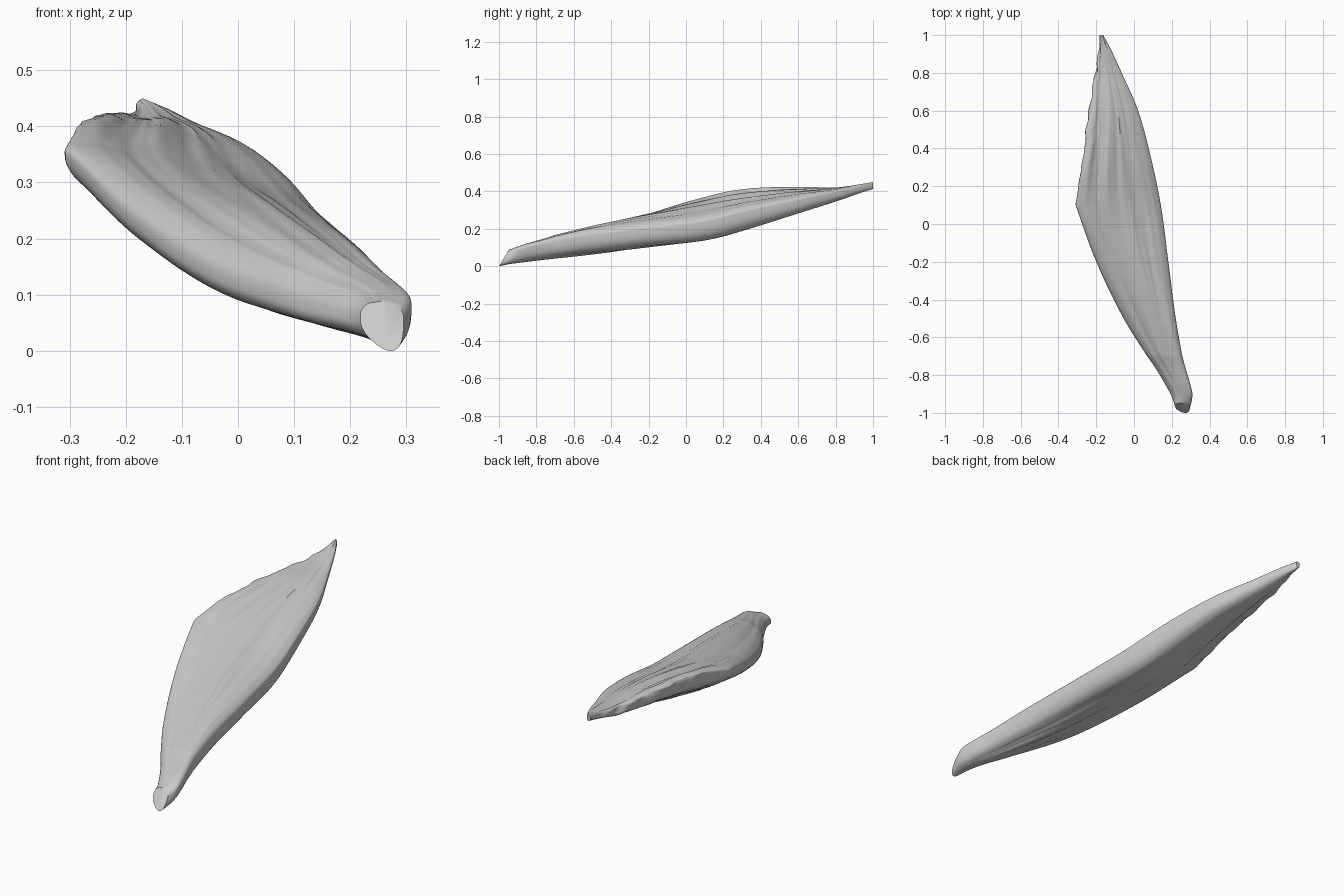
import bpy, bmesh, math
from mathutils import noise, Vector

if "Cube" in bpy.data.objects:
    bpy.data.objects.remove(bpy.data.objects["Cube"])

# Cross-sections along y: y, left x, left z, right x, right z, top bulge, bottom bulge
STATIONS = [
    (-1.00, .218, .060, .295, .055, .030, .058),
    (-0.95, .203, .062, .309, .078, .035, .062),
    (-0.90, .180, .068, .302, .086, .043, .062),
    (-0.75, .100, .085, .266, .114, .052, .066),
    (-0.50, -.055, .142, .221, .160, .060, .088),
    (-0.20, -.200, .245, .182, .197, .055, .108),
    (0.10, -.310, .352, .142, .238, .038, .128),
    (0.35, -.270, .400, .090, .300, .026, .118),
    (0.60, -.238, .405, .022, .352, .026, .084),
    (0.80, -.203, .405, -.065, .395, .018, .052),
    (0.93, -.184, .420, -.125, .425, .015, .032),
    (1.00, -.182, .432, -.163, .438, .014, .022),
]
N_ALONG, N_HALF = 150, 60


def sample(y):
    """Smoothly interpolate the stations at y (Hermite)."""
    S = STATIONS
    y = max(-1, min(1, y))
    i = max(k for k in range(len(S) - 1) if S[k][0] <= y + 1e-9)
    a, b = S[i], S[i + 1]
    p, n = S[max(i - 1, 0)], S[min(i + 2, len(S) - 1)]
    h = b[0] - a[0]
    t = (y - a[0]) / h
    out = []
    for c in range(1, 7):
        m0 = (b[c] - p[c]) / (b[0] - p[0]) * h
        m1 = (n[c] - a[c]) / (n[0] - a[0]) * h
        if c == 1 and abs(a[0] - .1) < 1e-6:      # keep the left corner sharp
            m0 = b[c] - a[c]
        if c == 1 and abs(b[0] - .1) < 1e-6:
            m1 = b[c] - a[c]
        out.append((2*t**3 - 3*t*t + 1)*a[c] + (t**3 - 2*t*t + t)*m0
                   + (3*t*t - 2*t**3)*b[c] + (t**3 - t*t)*m1)
    return out


def ring(y):
    xl, zl, xr, zr, top, bot = sample(y)
    # softened left line, so the corner does not crease the whole sheet
    w = min(.2, 1 - abs(y))
    xs = sum(sample(y + w * k / 4)[0] for k in range(-4, 5)) / 9
    torn = max(0, min(1, (y - .1) / .15)) * max(0, min(1, (1 - y) / .15))
    calm = min(1, .25 + (y + 1) / .6)
    pts = []
    for j in range(2 * N_HALF):
        a = math.pi * j / N_HALF
        u = (1 - math.cos(a)) / 2
        s = abs(math.sin(a))
        upper = j <= N_HALF
        x = xs + (xr - xs) * u + (xl - xs) * (1 - u) ** 5
        z = zl + (zr - zl) * u
        # fibre grooves running lengthwise, deeper towards the torn edge
        f = noise.noise(Vector((u * 6, y * 1.5, 0 if upper else 7)))
        f += .4 * noise.noise(Vector((u * 20, y * 2, 3 if upper else 11)))
        f *= s * .10 * (top + bot) * calm * (.6 + .8 * torn * (1 - u))
        # blunt rim along the torn end
        s = s ** (.75 - .35 * torn * (1 - u))
        if upper:
            z += top * s + f
        else:
            z -= bot * s * (.65 + .7 * u) / (1 + .1 * s) - f
        x += torn * (1 - u) ** 6 * .014 * noise.noise(Vector((y * 14, z * 25, 5)))
        # slanted cut on the narrow front end
        yy = y + .6 * max(z, 0) * max(0, 1 - (y + 1) / .3)
        pts.append((x, yy, max(z, 0)))
    return pts


# Fibrous flat muscle, lofted from front stump to back tip
bm = bmesh.new()
rings = [[bm.verts.new(p) for p in ring(-1 + 2 * i / N_ALONG)] for i in range(N_ALONG + 1)]
for r0, r1 in zip(rings, rings[1:]):
    for j in range(len(r0)):
        k = (j + 1) % len(r0)
        bm.faces.new((r0[j], r0[k], r1[k], r1[j]))
bm.faces.new(rings[0])
bm.faces.new(rings[-1])
bmesh.ops.recalc_face_normals(bm, faces=bm.faces)
mesh = bpy.data.meshes.new("muscle")
bm.to_mesh(mesh)
bm.free()
obj = bpy.data.objects.new("muscle", mesh)
bpy.context.collection.objects.link(obj)
bpy.context.view_layer.objects.active = obj
obj.select_set(True)
bpy.ops.object.shade_smooth_by_angle(angle=math.radians(40))
